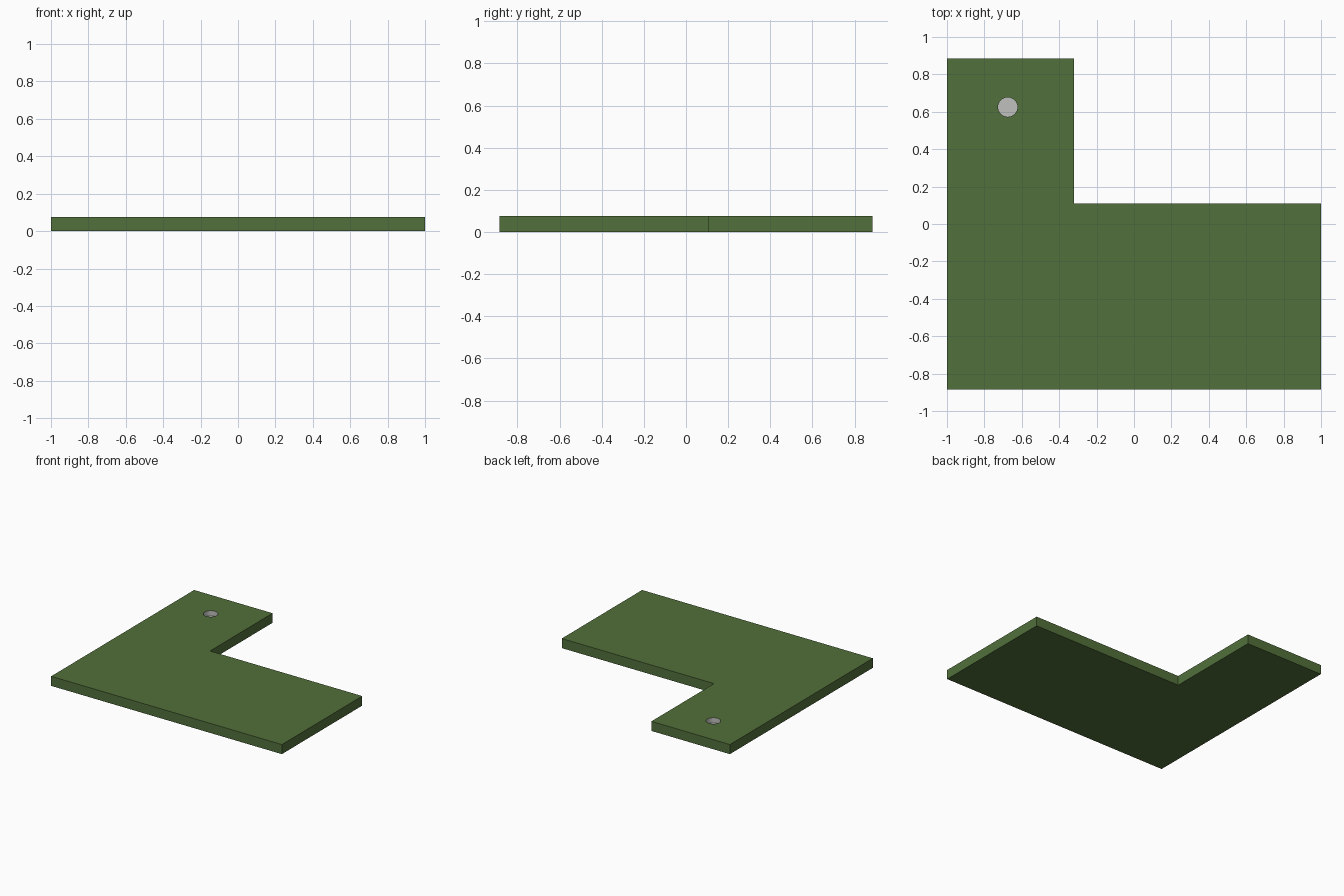
import bpy, bmesh, math

if "Cube" in bpy.data.objects:
    bpy.data.objects.remove(bpy.data.objects["Cube"])

def material(name, rgb):
    m = bpy.data.materials.new(name)
    m.diffuse_color = (*rgb, 1)
    m.use_nodes = True
    m.node_tree.nodes["Principled BSDF"].inputs["Base Color"].default_value = m.diffuse_color
    return m

green = material("board green", (0.085, 0.162, 0.044))
grey = material("metal grey", (0.53, 0.53, 0.51))

H = 0.075                       # board thickness
HX, HY, HR = -0.675, 0.625, 0.052   # blind hole centre and radius
FLOOR = 0.035                   # height of the hole floor

# L-shaped board extruded from its outline
outline = [(-1, -0.885), (1, -0.885), (1, 0.11), (-0.32, 0.11), (-0.32, 0.885), (-1, 0.885)]
bm = bmesh.new()
face = bm.faces.new([bm.verts.new((x, y, 0)) for x, y in outline])
ext = bmesh.ops.extrude_face_region(bm, geom=[face])
bmesh.ops.translate(bm, vec=(0, 0, H), verts=[v for v in ext["geom"] if isinstance(v, bmesh.types.BMVert)])
bmesh.ops.recalc_face_normals(bm, faces=bm.faces)
mesh = bpy.data.meshes.new("board")
bm.to_mesh(mesh)
bm.free()
mesh.materials.append(green)
mesh.materials.append(grey)
board = bpy.data.objects.new("board", mesh)
bpy.context.collection.objects.link(board)

# Round blind hole cut into the arm
bpy.ops.mesh.primitive_cylinder_add(vertices=32, radius=HR, depth=0.2, location=(HX, HY, FLOOR + 0.1))
cutter = bpy.context.object
cutter.name = "hole_cutter"
cutter.hide_render = True
bpy.context.view_layer.objects.active = board
mod = board.modifiers.new("hole", "BOOLEAN")
mod.operation = "DIFFERENCE"
mod.object = cutter
mod.solver = "EXACT"
bpy.ops.object.modifier_apply(modifier=mod.name)
bpy.data.objects.remove(cutter)

# Grey wall and floor inside the hole
for p in board.data.polygons:
    if all(math.hypot(board.data.vertices[i].co.x - HX, board.data.vertices[i].co.y - HY) < HR + 0.002
           for i in p.vertices):
        p.material_index = 1
